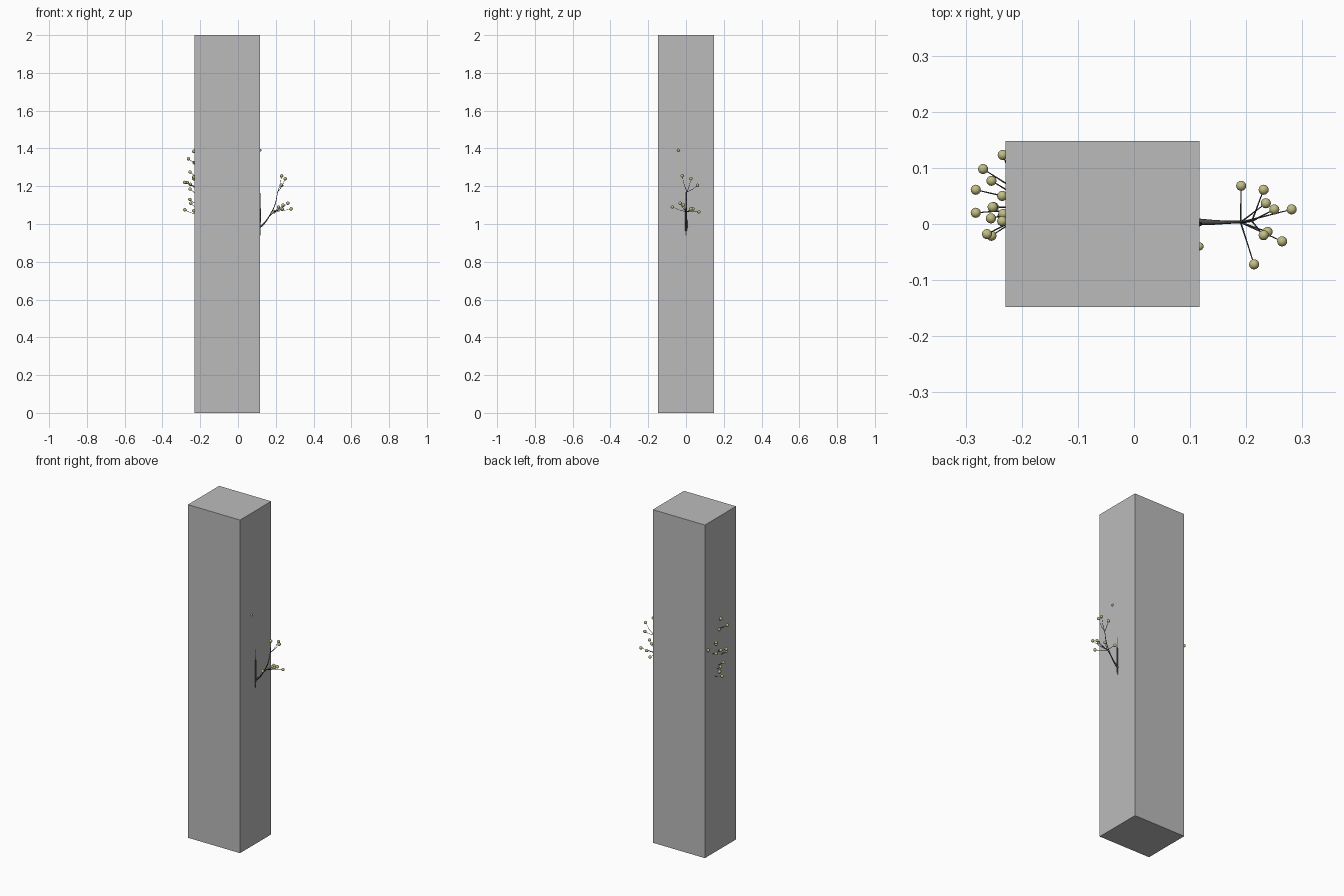
import bpy
from mathutils import Vector

default_cube = bpy.data.objects.get("Cube")
if default_cube:
    bpy.data.objects.remove(default_cube, do_unlink=True)


def make_material(name, red, green, blue):
    material = bpy.data.materials.new(name)
    material.use_nodes = True
    colour = (red, green, blue, 1)
    material.diffuse_color = colour
    material.node_tree.nodes["Principled BSDF"].inputs["Base Color"].default_value = colour
    return material


stone_grey = make_material("stone grey", .5, .5, .5)
bark_dark = make_material("dark bark", .08, .075, .075)
berry_olive = make_material("pale olive", .54, .51, .23)


def add_branch(name, points, start_radius, end_radius):
    """Tapered round branch running smoothly through the points."""
    curve = bpy.data.curves.new(name, "CURVE")
    curve.dimensions = "3D"
    curve.bevel_depth = 1
    curve.bevel_resolution = 1
    curve.resolution_u = 5
    curve.use_fill_caps = True
    spline = curve.splines.new("BEZIER")
    spline.bezier_points.add(len(points) - 1)
    for index, (knot, place) in enumerate(zip(spline.bezier_points, points)):
        knot.co = place
        knot.handle_left_type = knot.handle_right_type = "AUTO"
        fraction = index / (len(points) - 1)
        knot.radius = start_radius + (end_radius - start_radius) * fraction
    curve.materials.append(bark_dark)
    branch = bpy.data.objects.new(name, curve)
    bpy.context.collection.objects.link(branch)
    return branch


def add_berry(name, place, radius=.009):
    bpy.ops.mesh.primitive_uv_sphere_add(segments=16, ring_count=10, radius=radius, location=place)
    berry = bpy.context.object
    berry.name = name
    berry.data.materials.append(berry_olive)
    bpy.ops.object.shade_smooth()
    return berry


def add_twig_with_berry(side, root, tip):
    """Thin twig that leaves its root outward, then bends up to its berry."""
    root, tip = Vector(root), Vector(tip)
    middle = root.lerp(tip, .55)
    middle.z -= abs(tip.z - root.z) * .12
    add_branch(side + "_twig", [root, middle, tip], .0015, .0008)
    add_berry(side + "_berry", tip)


# Tall square column
bpy.ops.mesh.primitive_cube_add(size=1, location=(-.056, 0, 1))
column = bpy.context.object
column.name = "column"
column.dimensions = (.346, .295, 2)
bpy.ops.object.transform_apply(location=False, rotation=False, scale=True)
column.data.materials.append(stone_grey)

# Stem that just breaks through the left face
add_branch("upright_stem", [(.113, 0, .94), (.117, 0, 1.04), (.115, 0, 1.17)], .006, .003)

# Left bough, forking into a rising and a level branch
fork = (.165, .003, 1.04)
add_branch("left_bough", [(.112, .004, .98), (.14, .003, 1.005), fork], .006, .003)
rising_end = (.21, .005, 1.17)
level_end = (.19, .003, 1.065)
add_branch("rising_branch", [fork, (.195, .004, 1.1), rising_end], .003, .0015)
add_branch("level_branch", [fork, level_end], .003, .0015)

rising_tips = [(.231, -.02, 1.255), (.25, .026, 1.24), (.231, .061, 1.205)]
level_tips = [
    (.191, .068, 1.065), (.214, -.072, 1.09), (.264, -.031, 1.11),
    (.238, -.014, 1.1), (.235, .037, 1.08), (.281, .026, 1.08),
]
for root, tips in ((rising_end, rising_tips), (level_end, level_tips)):
    for tip in tips:
        add_twig_with_berry("left", root, tip)

# Single berry half sunk into the left face
add_berry("sunken_berry", (.117, -.04, 1.39), .007)

# Right cluster, each twig emerging from the right face
right_tips = [
    (-.235, .005, 1.385), (-.262, -.018, 1.345), (-.233, .018, 1.325),
    (-.254, .077, 1.275), (-.235, .05, 1.25), (-.234, .123, 1.24),
    (-.282, .02, 1.22), (-.269, .098, 1.22), (-.252, .03, 1.21),
    (-.254, -.021, 1.185), (-.255, .01, 1.13), (-.25, .03, 1.11),
    (-.282, .061, 1.075), (-.234, .015, 1.07),
]
for tip in right_tips:
    root = (-.215, .03 + (tip[1] - .03) * .5, tip[2] - .025)
    add_twig_with_berry("right", root, tip)
